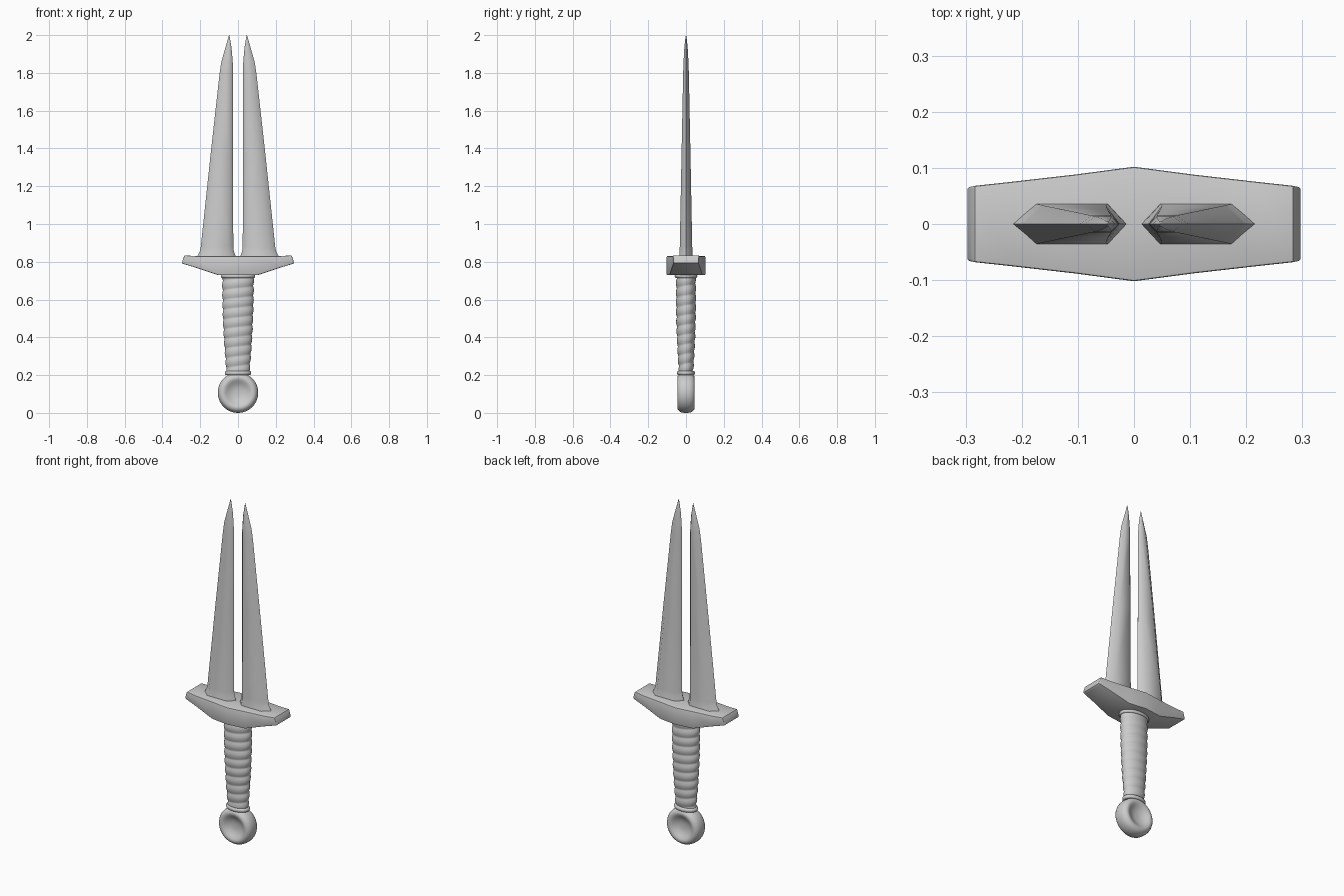
import bpy, bmesh
from math import sin, cos, pi, tau, radians

if "Cube" in bpy.data.objects:
    bpy.data.objects.remove(bpy.data.objects["Cube"])


def finish(name, bm, angle, bevel=0):
    bmesh.ops.recalc_face_normals(bm, faces=bm.faces)
    me = bpy.data.meshes.new(name)
    bm.to_mesh(me)
    bm.free()
    ob = bpy.data.objects.new(name, me)
    bpy.context.collection.objects.link(ob)
    bpy.ops.object.select_all(action='DESELECT')
    ob.select_set(True)
    bpy.context.view_layer.objects.active = ob
    if bevel:
        m = ob.modifiers.new("bevel", 'BEVEL')
        m.width, m.segments, m.limit_method = bevel, 2, 'ANGLE'
        bpy.ops.object.modifier_apply(modifier="bevel")
    bpy.ops.object.shade_smooth_by_angle(angle=radians(angle))
    return ob


def loft(name, rings, angle=30, bevel=0):
    """Skin a list of equal-length closed rings and cap both ends."""
    bm = bmesh.new()
    vs = [[bm.verts.new(p) for p in r] for r in rings]
    n = len(vs[0])
    for a, b in zip(vs, vs[1:]):
        for i in range(n):
            j = (i + 1) % n
            bm.faces.new((a[i], a[j], b[j], b[i]))
    bm.faces.new(vs[0][::-1])
    bm.faces.new(vs[-1])
    return finish(name, bm, angle, bevel)


def oval(rx, ry, z, n=40):
    return [(rx * cos(tau * i / n), ry * sin(tau * i / n), z) for i in range(n)]


# twin blades: z, inner edge, inner flat, outer flat, outer edge, half thickness
blade = [
    (0.820, 0.012, 0.046, 0.176, 0.220, 0.036),
    (0.838, 0.015, 0.047, 0.172, 0.211, 0.035),
    (0.855, 0.022, 0.049, 0.166, 0.202, 0.034),
    (0.880, 0.025, 0.050, 0.162, 0.197, 0.033),
    (1.350, 0.026, 0.046, 0.118, 0.147, 0.024),
    (1.800, 0.026, 0.041, 0.075, 0.097, 0.015),
    (1.860, 0.028, 0.040, 0.068, 0.088, 0.013),
    (1.930, 0.034, 0.042, 0.056, 0.068, 0.009),
    (1.975, 0.041, 0.045, 0.050, 0.055, 0.005),
    (2.000, 0.046, 0.0465, 0.0475, 0.048, 0.0005),
]
for side, s in (("left", -1), ("right", 1)):
    loft(side + "_blade", [
        [(s * a, 0, z), (s * b, -t, z), (s * c, -t, z),
         (s * d, 0, z), (s * c, t, z), (s * b, t, z)]
        for z, a, b, c, d, t in blade], 60)

# crossguard: hexagonal in plan, tapering underneath to its ends
guard = [(-0.297, 0.065, 0.792, 0.797), (-0.284, 0.068, 0.787, 0.834),
         (-0.22, 0.075, 0.768, 0.830), (-0.106, 0.088, 0.730, 0.830),
         (0, 0.102, 0.730, 0.830)]
guard += [(-x, y, lo, hi) for x, y, lo, hi in guard[-2::-1]]
loft("crossguard", [[(x, -y, lo), (x, y, lo), (x, y, hi), (x, -y, hi)]
                    for x, y, lo, hi in guard], 30, 0.004)

# grip with a spiral wrap
z0, z1, rows, n, turns = 0.21, 0.725, 110, 40, 10
rings = []
for k in range(rows + 1):
    t = k / rows
    swell = 0.006 * sin(pi * t)
    ring = []
    for i in range(n):
        a = tau * i / n
        d = 0.005 * abs(sin(pi * turns * t - a / 2)) - 0.003 + swell
        ring.append(((0.060 + 0.023 * t + d) * cos(a),
                     (0.037 + 0.014 * t + d) * sin(a), z0 + (z1 - z0) * t))
    rings.append(ring)
loft("grip", rings, 60)

# rounded collars above and below the grip
for name, rx, ry, z, h in (("upper_collar", 0.091, 0.060, 0.724, 0.010),
                           ("lower_collar", 0.070, 0.048, 0.211, 0.011)):
    loft(name, [oval(rx - 0.008 * (1 - cos(u)), ry - 0.008 * (1 - cos(u)),
                     z + h * sin(u))
                for u in [pi * (j / 8 - 0.5) for j in range(9)]], 60)

# round pommel, dished on both faces
dish = [(0.008, 0.021), (0.022, 0.022), (0.038, 0.026), (0.052, 0.033),
        (0.063, 0.040), (0.072, 0.0445), (0.081, 0.046), (0.090, 0.043),
        (0.098, 0.036), (0.104, 0.025), (0.107, 0.010)]
profile = [(r, -y) for r, y in dish] + dish[::-1]
loft("pommel", [[(r * cos(tau * i / 48), y, 0.107 + r * sin(tau * i / 48))
                 for i in range(48)] for r, y in profile], 60)
